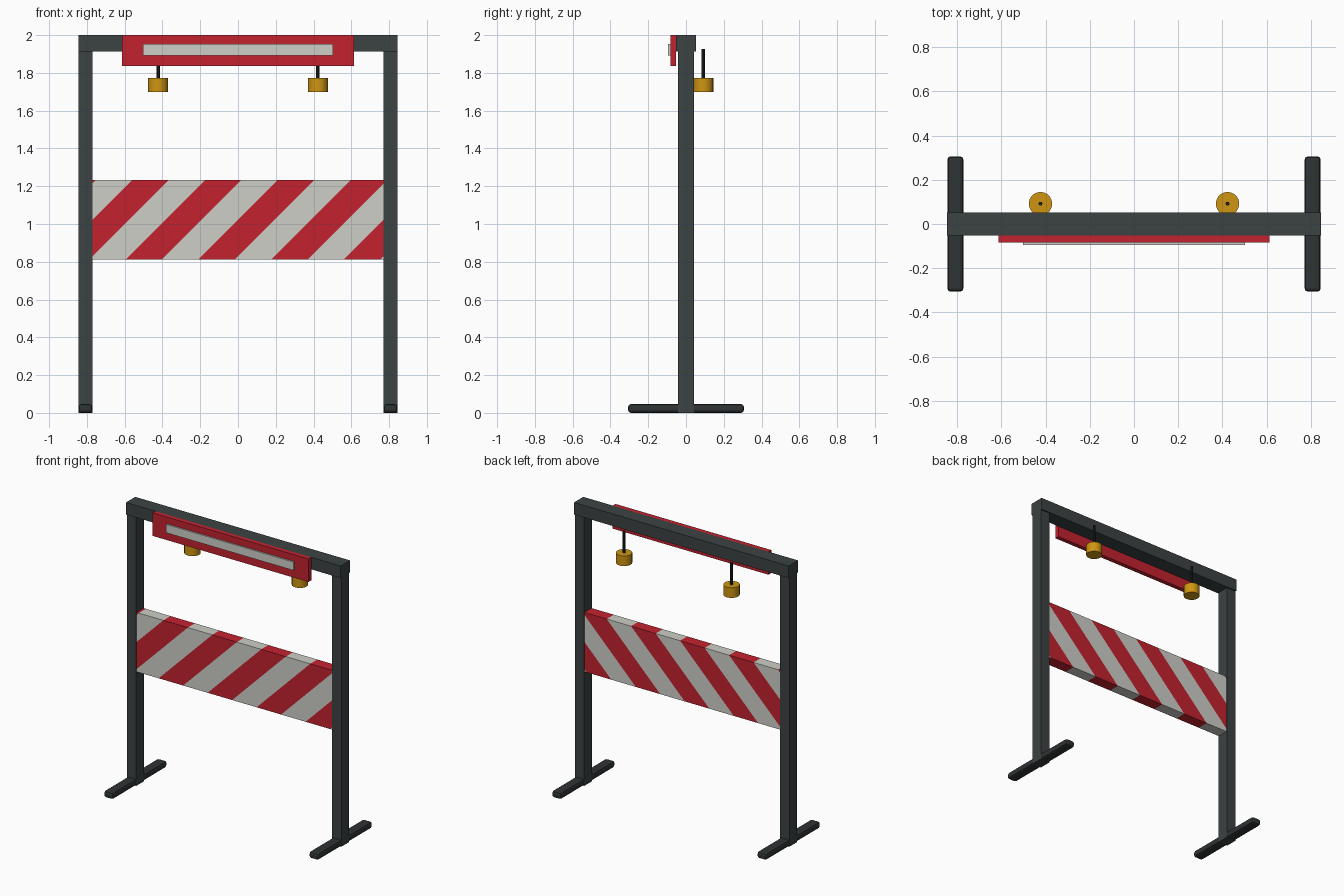
import bpy
import bmesh
import math
from mathutils import Vector

cube = bpy.data.objects.get("Cube")
if cube:
    bpy.data.objects.remove(cube, do_unlink=True)


def material(name, rgb):
    m = bpy.data.materials.new(name)
    m.use_nodes = True
    m.diffuse_color = (*rgb, 1)
    m.node_tree.nodes["Principled BSDF"].inputs["Base Color"].default_value = (*rgb, 1)
    return m


CHARCOAL = material("charcoal_steel", (0.045, 0.055, 0.056))
RUBBER = material("dark_rubber", (0.028, 0.033, 0.034))
BLACK = material("black_stem", (0.015, 0.017, 0.018))
RED = material("signal_red", (0.55, 0.016, 0.028))
WHITE = material("off_white", (0.62, 0.62, 0.58))
AMBER = material("amber", (0.62, 0.30, 0.006))


def add_object(name, bm, *mats):
    mesh = bpy.data.meshes.new(name)
    bm.to_mesh(mesh)
    bm.free()
    for m in mats:
        mesh.materials.append(m)
    ob = bpy.data.objects.new(name, mesh)
    bpy.context.collection.objects.link(ob)
    return ob


def box_mesh(lo, hi):
    """Box between two corners."""
    bm = bmesh.new()
    bmesh.ops.create_cube(bm, size=1)
    lo, hi = Vector(lo), Vector(hi)
    bmesh.ops.scale(bm, vec=hi - lo, verts=bm.verts)
    bmesh.ops.translate(bm, vec=(lo + hi) / 2, verts=bm.verts)
    return bm


def box(name, lo, hi, mat):
    return add_object(name, box_mesh(lo, hi), mat)


def cylinder(name, x, y, z0, z1, radius, sides, mat):
    bm = bmesh.new()
    bmesh.ops.create_cone(bm, cap_ends=True, segments=sides,
                          radius1=radius, radius2=radius, depth=z1 - z0)
    bmesh.ops.translate(bm, vec=(x, y, (z0 + z1) / 2), verts=bm.verts)
    ob = add_object(name, bm, mat)
    bpy.ops.object.select_all(action="DESELECT")
    ob.select_set(True)
    bpy.context.view_layer.objects.active = ob
    bpy.ops.object.shade_smooth_by_angle(angle=math.radians(35))
    return ob


OUTER, INNER = 0.845, 0.771
BAR_Y, BAR_Z = 0.052, 1.914

# Overhead bar
box("top_bar", (-OUTER, -BAR_Y, BAR_Z), (OUTER, BAR_Y, 2), CHARCOAL)

# Posts, chamfered feet and hanging lamps on both sides
for side, s in (("left", 1), ("right", -1)):
    x0, x1 = sorted((s * INNER, s * OUTER))
    box(side + "_post", (x0, -0.043, 0), (x1, 0.043, BAR_Z), CHARCOAL)
    foot = box(side + "_foot", (x0 + 0.001, -0.306, 0), (x1 - 0.001, 0.306, 0.046), RUBBER)
    bevel = foot.modifiers.new("chamfer", "BEVEL")
    bevel.width = 0.014
    bevel.segments = 2
    cylinder(side + "_lamp", s * 0.423, 0.092, 1.70, 1.772, 0.053, 20, AMBER)
    cylinder(side + "_lamp_stem", s * 0.423, 0.092, 1.75, 1.926, 0.009, 8, BLACK)

# Header sign with pale strip
box("header_sign", (-0.613, -0.083, 1.836), (0.613, -BAR_Y, 2), RED)
box("header_strip", (-0.502, -0.094, 1.893), (0.502, -0.083, 1.952), WHITE)

# Barrier board, cut through by diagonal stripes
MID_Z, STRIPE = 1.022, INNER / 4
bm = box_mesh((-INNER, -0.040, 0.811), (INNER, 0.040, 1.233))
for k in range(-5, 6):
    bmesh.ops.bisect_plane(bm, geom=bm.verts[:] + bm.edges[:] + bm.faces[:],
                           plane_co=(k * STRIPE, 0, MID_Z), plane_no=(1, 0, -1))
for f in bm.faces:
    c = f.calc_center_median()
    f.material_index = math.floor((c.x - c.z + MID_Z) / STRIPE) % 2
add_object("striped_board", bm, RED, WHITE)
